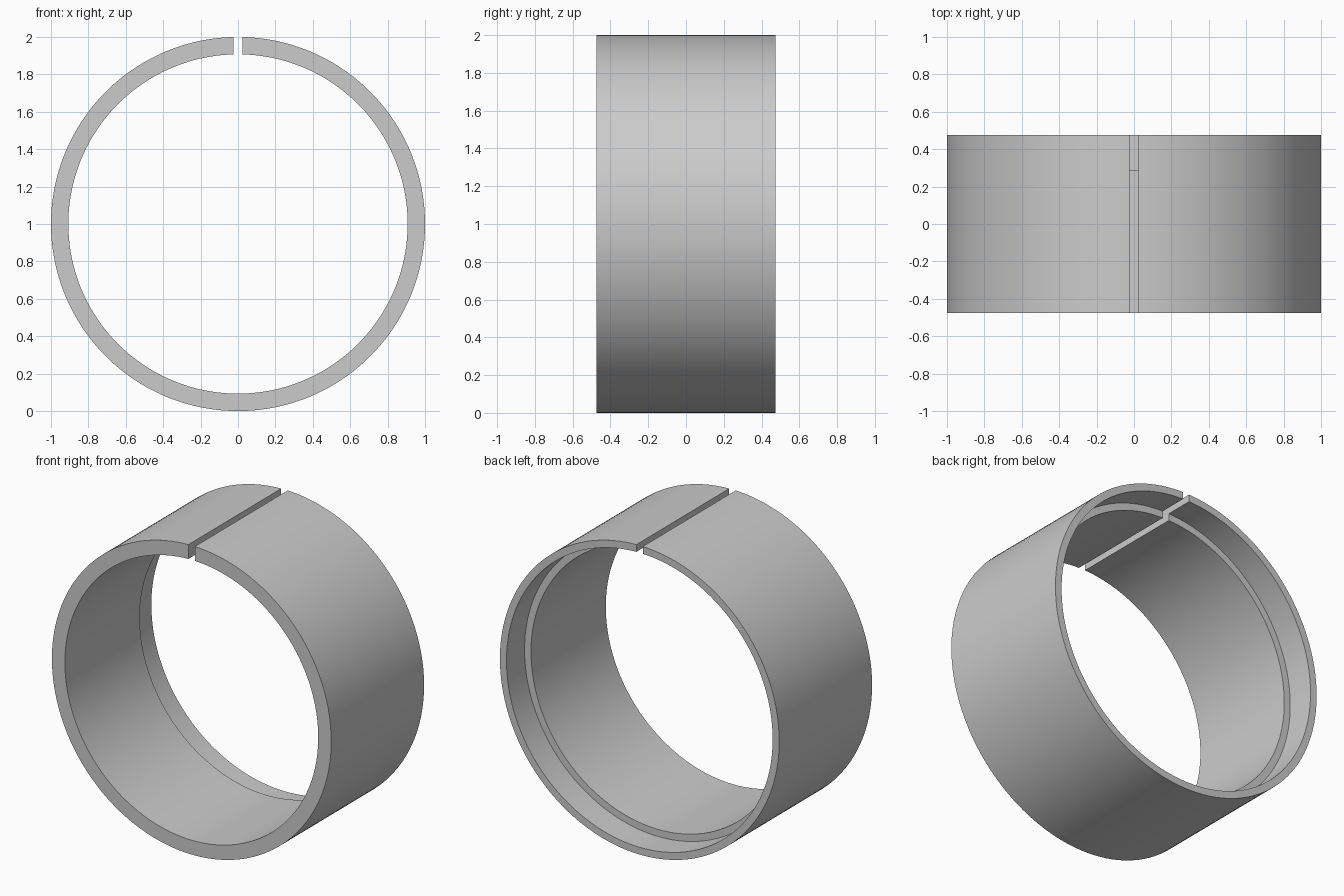
import bpy, bmesh, math

cube = bpy.data.objects.get("Cube")
if cube:
    bpy.data.objects.remove(cube, do_unlink=True)

OUTER, BORE, COUNTERBORE = 1.0, 0.907, 0.953
HALF_WIDTH, STEP_Y = 0.475, 0.29
HALF_GAP = 0.023
SEGMENTS = 160

# Plain grey metal
grey = bpy.data.materials.new("grey metal")
grey.use_nodes = True
colour = (0.6, 0.6, 0.6, 1)
grey.diffuse_color = colour
grey.node_tree.nodes["Principled BSDF"].inputs["Base Color"].default_value = colour

# Cross-section as (radius, y): plain bore at the front, wider bore at the back
profile = [(OUTER, -HALF_WIDTH), (OUTER, HALF_WIDTH),
           (COUNTERBORE, HALF_WIDTH), (COUNTERBORE, STEP_Y),
           (BORE, STEP_Y), (BORE, -HALF_WIDTH)]

# Sweep the section round the y axis, stopping at the parallel sides of the slot
bm = bmesh.new()
rings = []
for i in range(SEGMENTS + 1):
    ring = []
    for radius, y in profile:
        start = math.asin(HALF_GAP / radius)
        angle = start + (2 * math.pi - 2 * start) * i / SEGMENTS
        ring.append(bm.verts.new((radius * math.sin(angle), y,
                                  1 + radius * math.cos(angle))))
    rings.append(ring)

count = len(profile)
for a, b in zip(rings, rings[1:]):
    for j in range(count):
        k = (j + 1) % count
        bm.faces.new((a[j], a[k], b[k], b[j]))

# Slot end faces
bm.faces.new(rings[0])
bm.faces.new(rings[-1])
bmesh.ops.recalc_face_normals(bm, faces=bm.faces)

mesh = bpy.data.meshes.new("split_ring")
bm.to_mesh(mesh)
bm.free()
mesh.materials.append(grey)
split_ring = bpy.data.objects.new("split_ring", mesh)
bpy.context.collection.objects.link(split_ring)

# Smooth round walls with crisp rims
bpy.ops.object.select_all(action="DESELECT")
split_ring.select_set(True)
bpy.context.view_layer.objects.active = split_ring
bpy.ops.object.shade_smooth_by_angle(angle=math.radians(30))
